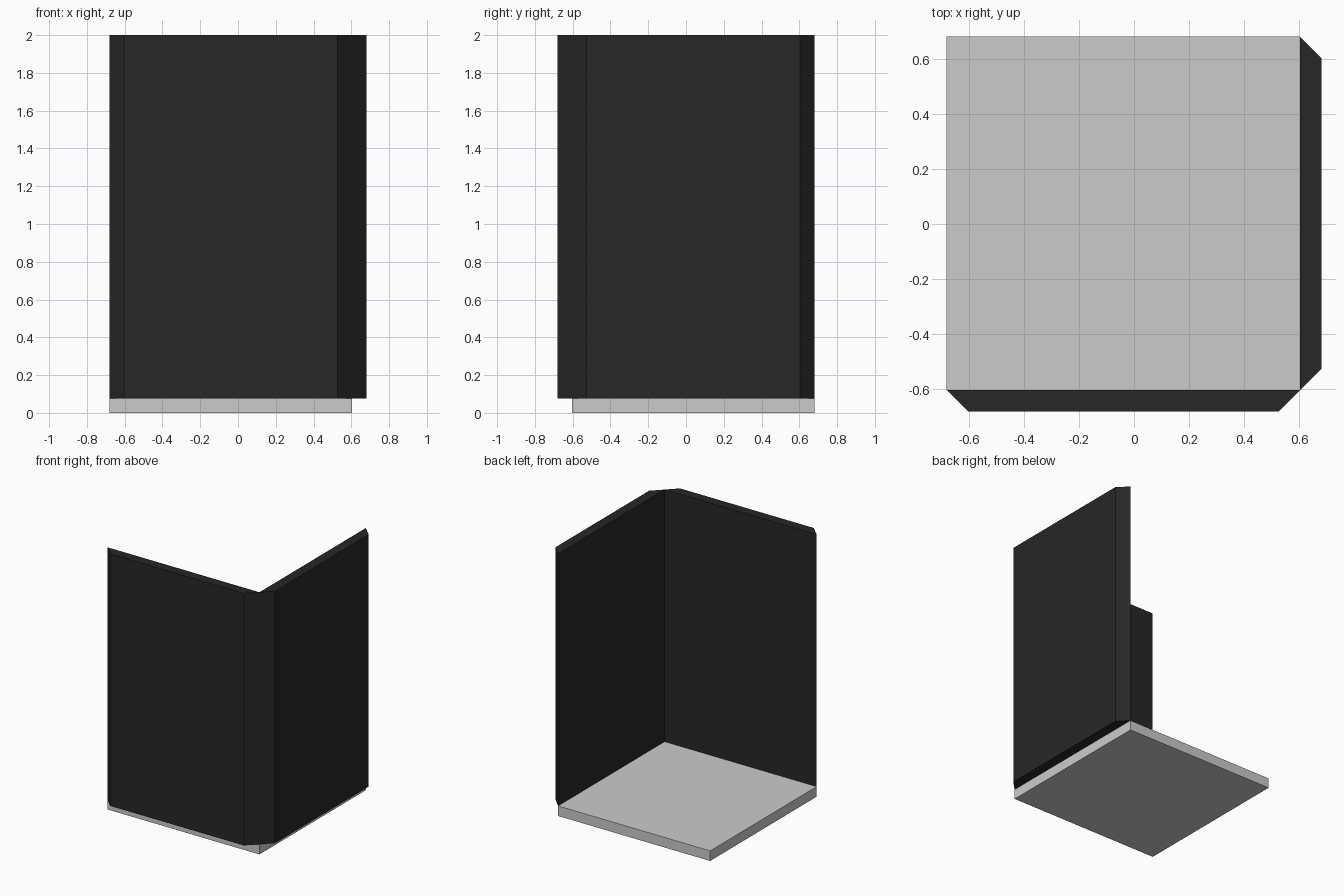
import bpy

if "Cube" in bpy.data.objects:
    bpy.data.objects.remove(bpy.data.objects["Cube"])

T = 0.077          # thickness of floor and walls
H = 0.68           # half of the overall footprint
I = H - T          # inner face of the walls
TOP = 2.0

dark = bpy.data.materials.new("dark_wall")
dark.diffuse_color = (0.02, 0.02, 0.02, 1)
dark.use_nodes = True
dark.node_tree.nodes["Principled BSDF"].inputs["Base Color"].default_value = dark.diffuse_color


def prism(name, outline, z0, z1, material=None):
    """Extrude a counter-clockwise outline from z0 to z1."""
    n = len(outline)
    verts = [(x, y, z) for z in (z0, z1) for x, y in outline]
    faces = [tuple(reversed(range(n))), tuple(range(n, 2 * n))]
    faces += [(i, (i + 1) % n, (i + 1) % n + n, i + n) for i in range(n)]
    mesh = bpy.data.meshes.new(name)
    mesh.from_pydata(verts, [], faces)
    obj = bpy.data.objects.new(name, mesh)
    bpy.context.collection.objects.link(obj)
    if material:
        mesh.materials.append(material)
    return obj


# Square floor slab
prism("floor", [(-H, -I), (I, -I), (I, H), (-H, H)], 0, T)

# Front wall, mitred inward at both ends
front = [(-H, -I), (-H + T, -H), (I - T, -H), (I, -I)]
prism("front_wall", front, T, TOP, dark)

# Right wall: the front wall mirrored across the diagonal
right = [(-y, -x) for x, y in reversed(front)]
prism("right_wall", right, T, TOP, dark)
